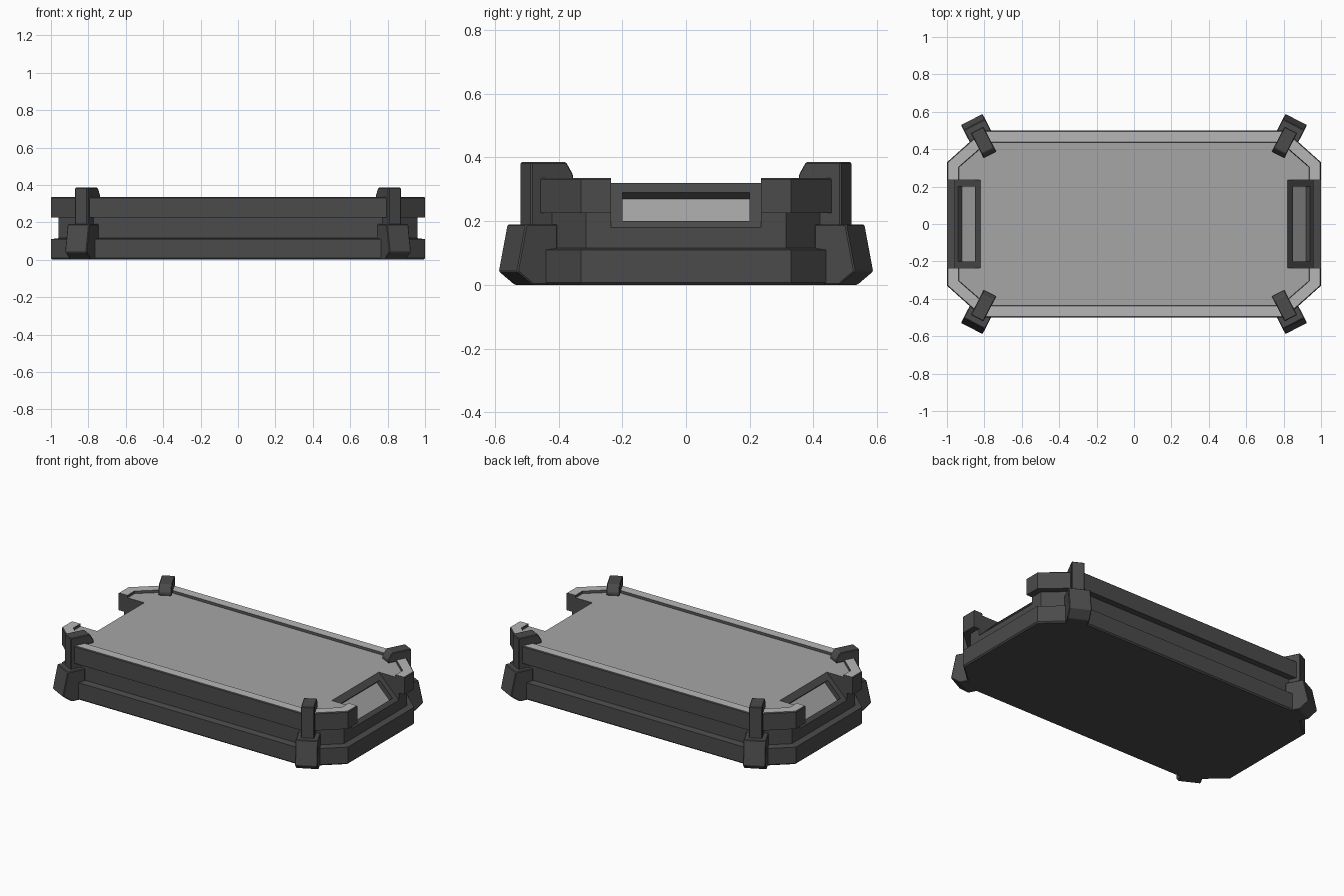
import bpy, bmesh
from mathutils import Vector

if "Cube" in bpy.data.objects:
    bpy.data.objects.remove(bpy.data.objects["Cube"])


def material(name, v):
    m = bpy.data.materials.new(name)
    m.diffuse_color = (v, v, v, 1)
    m.use_nodes = True
    m.node_tree.nodes["Principled BSDF"].inputs["Base Color"].default_value = m.diffuse_color
    return m


DARK, DECK, RIM = material("dark", 0.07), material("deck_grey", 0.38), material("rim_grey", 0.47)


def finish(bm, name):
    bmesh.ops.recalc_face_normals(bm, faces=bm.faces)
    me = bpy.data.meshes.new(name)
    bm.to_mesh(me)
    bm.free()
    ob = bpy.data.objects.new(name, me)
    bpy.context.collection.objects.link(ob)
    return ob


def prism(name, profile, half_width, origin=(0, 0), out=(1, 0), bevel=0):
    """Profile of (distance along out, z), extruded sideways."""
    o = Vector((*origin, 0))
    u = Vector((*out, 0)).normalized()
    v = Vector((-u.y, u.x, 0))
    bm = bmesh.new()
    sides = [[bm.verts.new(o + u * t + v * s * half_width + Vector((0, 0, z))) for t, z in profile]
             for s in (-1, 1)]
    bm.faces.new(sides[0])
    bm.faces.new(sides[1][::-1])
    n = len(profile)
    for i in range(n):
        j = (i + 1) % n
        bm.faces.new((sides[0][i], sides[1][i], sides[1][j], sides[0][j]))
    if bevel:
        bmesh.ops.recalc_face_normals(bm, faces=bm.faces)
        bmesh.ops.bevel(bm, geom=bm.edges[:], offset=bevel, segments=1, affect='EDGES')
    return finish(bm, name)


def octagon(d):
    """Chamfered rectangle outline inset by d."""
    q = [(1 - d, 0.33 - 0.4 * d), (0.81 - 0.4 * d, 0.5 - d)]
    p = q + [(-x, y) for x, y in q[::-1]]
    return p + [(-x, -y) for x, y in p]


# Tray body: stacked outlines form base, waist, rim and sunken deck
levels = [(0.008, 0), (0, 0.008), (0, 0.11), (0.04, 0.115), (0.04, 0.225), (0, 0.225),
          (0, 0.33), (0.005, 0.335), (0.062, 0.335), (0.065, 0.32)]
bm = bmesh.new()
rings = [[bm.verts.new((x, y, z)) for x, y in octagon(d)] for d, z in levels]
for a, b in zip(rings, rings[1:]):
    for i in range(8):
        j = (i + 1) % 8
        bm.faces.new((a[i], a[j], b[j], b[i]))
bm.faces.new(rings[0][::-1])
bm.faces.new(rings[-1])
tray = finish(bm, "tray_body")

# Sloped end notches, each with a sunken panel
notch = [(0.74, 0.40), (1.10, 0.40), (1.10, 0.04)]
pocket = [(0.83, 0.27), (0.92, 0.18), (0.96, 0.22), (0.87, 0.31)]
for side in (1, -1):
    for prof, w in ((notch, 0.235), (pocket, 0.2)):
        cutter = prism("notch_cutter", prof, w, out=(side, 0))
        cutter.hide_render = True
        mod = tray.modifiers.new("cut", 'BOOLEAN')
        mod.operation, mod.solver, mod.object = 'DIFFERENCE', 'EXACT', cutter
        bpy.context.view_layer.objects.active = tray
        bpy.ops.object.modifier_apply(modifier=mod.name)
        bpy.data.objects.remove(cutter)

# Tray colours: light deck, rim top and notch panels
tray.data.materials.clear()
for m in (DARK, DECK, RIM):
    tray.data.materials.append(m)
for f in tray.data.polygons:
    c, n = f.center, f.normal
    f.material_index = 0
    if n.z > 0.9 and c.z > 0.31:
        f.material_index = 2 if c.z > 0.33 else 1
    elif 0.6 < n.z < 0.8 and abs(abs(c.x) + c.z - 1.10) < 0.01:
        f.material_index = 1

# Corner clamps: hooked arm over the rim and a heavy foot
arm = [(0.07, 0.1), (0.15, 0.1), (0.15, 0.385), (0.025, 0.385), (0, 0.345), (0, 0.325), (0.07, 0.325)]
foot = [(0.07, 0), (0.157, 0), (0.213, 0.042), (0.182, 0.19), (0.07, 0.19)]
for sx, nx in ((1, "right"), (-1, "left")):
    for sy, ny in ((1, "back"), (-1, "front")):
        place = dict(origin=(0.77 * sx, 0.37 * sy), out=(0.46 * sx, 0.89 * sy), bevel=0.004)
        for part, prof, w in (("arm", arm, 0.038), ("foot", foot, 0.065)):
            ob = prism(f"{ny}_{nx}_clamp_{part}", prof, w, **place)
            ob.data.materials.append(DARK)
